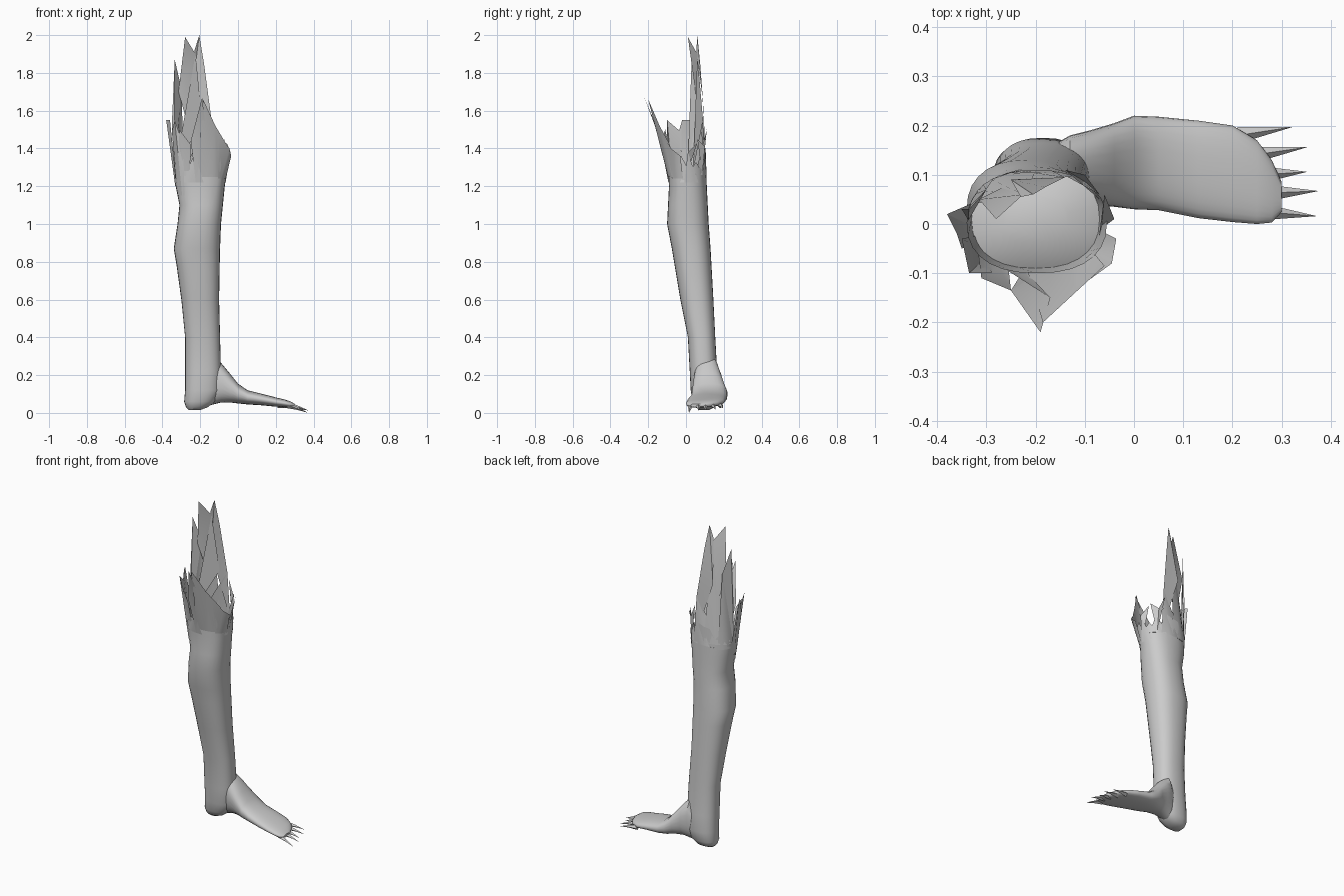
import bpy, bmesh, math, random
from mathutils import Vector

random.seed(4)
N = 28

# Leg outline: z, x min, x max, y min, y max
LEG = [(0.015, -0.26, -0.20, 0.07, 0.12), (0.03, -0.275, -0.16, 0.05, 0.15),
       (0.06, -0.285, -0.12, 0.035, 0.165), (0.12, -0.28, -0.09, 0.025, 0.175),
       (0.22, -0.28, -0.09, 0.02, 0.165), (0.40, -0.28, -0.095, 0.01, 0.155),
       (0.60, -0.30, -0.10, -0.03, 0.145), (0.78, -0.325, -0.097, -0.06, 0.135),
       (0.87, -0.34, -0.095, -0.075, 0.13), (1.0, -0.32, -0.09, -0.10, 0.12),
       (1.1, -0.31, -0.08, -0.095, 0.115), (1.2, -0.33, -0.07, -0.09, 0.11),
       (1.34, -0.34, -0.055, -0.10, 0.105)]

# Foot outline: x, y min, y max, z min, z max
FOOT = [(-0.20, 0.06, 0.14, 0.03, 0.20), (-0.13, 0.045, 0.18, 0.045, 0.30),
        (-0.09, 0.04, 0.19, 0.055, 0.265), (-0.04, 0.035, 0.205, 0.055, 0.205),
        (0.0, 0.03, 0.22, 0.05, 0.155), (0.05, 0.028, 0.218, 0.045, 0.12),
        (0.13, 0.012, 0.21, 0.04, 0.10), (0.20, 0.004, 0.20, 0.033, 0.082),
        (0.25, 0.0, 0.17, 0.03, 0.07), (0.28, 0.003, 0.13, 0.028, 0.06),
        (0.30, 0.025, 0.085, 0.03, 0.048)]


def oval(lo1, hi1, lo2, hi2, a, power=0.85):
    """Point on a slightly squared oval inside a box."""
    c, s = math.cos(a), math.sin(a)
    u = math.copysign(abs(c) ** power, c)
    v = math.copysign(abs(s) ** power, s)
    return ((lo1 + hi1) / 2 + u * (hi1 - lo1) / 2,
            (lo2 + hi2) / 2 + v * (hi2 - lo2) / 2)


def finish(name, bm, angle=40):
    bmesh.ops.recalc_face_normals(bm, faces=bm.faces)
    me = bpy.data.meshes.new(name)
    bm.to_mesh(me)
    bm.free()
    ob = bpy.data.objects.new(name, me)
    bpy.context.collection.objects.link(ob)
    bpy.ops.object.select_all(action='DESELECT')
    bpy.context.view_layer.objects.active = ob
    ob.select_set(True)
    bpy.ops.object.shade_smooth_by_angle(angle=math.radians(angle))
    return ob


def loft(name, rings, caps=(True, True)):
    bm = bmesh.new()
    vs = [[bm.verts.new(p) for p in r] for r in rings]
    for a, b in zip(vs, vs[1:]):
        for i in range(len(a)):
            j = (i + 1) % len(a)
            bm.faces.new((a[i], a[j], b[j], b[i]))
    for on, r in zip(caps, (vs[0], vs[-1])):
        if on:
            bm.faces.new(r)
    return finish(name, bm)


def leg_point(deg, z):
    lo = max((r for r in LEG if r[0] <= z), key=lambda r: r[0])
    hi = min((r for r in LEG if r[0] >= z), key=lambda r: r[0], default=lo)
    t = 0 if hi[0] == lo[0] else (z - lo[0]) / (hi[0] - lo[0])
    box = [p + (q - p) * t for p, q in zip(lo[1:], hi[1:])]
    x, y = oval(*box, math.radians(deg))
    return Vector((x, y, z))


# Leg with uneven torn rim
angles = [2 * math.pi * i / N for i in range(N)]
rings = [[(*oval(*b, a), z) for a in angles] for z, *b in LEG]
rings[-1] = [(x, y, z + random.uniform(-0.06, 0.06)) for x, y, z in rings[-1]]
loft("leg", rings, (True, False))

# Flesh surface inside the torn opening
loft("stump", [[leg_point(360 * i / N, 1.2) * 1.0 for i in range(N)],
               [Vector((-0.2, 0.01, 1.23)).lerp(leg_point(360 * i / N, 1.23), 0.5)
                for i in range(N)]], (False, True))

# Foot
loft("foot", [[(x, *oval(*b, a)) for a in angles] for x, *b in FOOT])

# Claws
for i, (bx, by, tx, ty, tz) in enumerate([
        (0.21, 0.180, 0.322, 0.197, 0.025), (0.24, 0.140, 0.352, 0.156, 0.018),
        (0.26, 0.100, 0.352, 0.106, 0.014), (0.27, 0.063, 0.375, 0.067, 0.012),
        (0.26, 0.025, 0.372, 0.016, 0.0)]):
    bm = bmesh.new()
    base = [bm.verts.new((bx, by + dy, 0.04 + dz)) for dy, dz in
            ((-0.017, 0), (0, 0.015), (0.017, 0), (0, -0.015))]
    mid = [bm.verts.new(v.co.lerp(Vector((tx, ty, tz)), 0.5) + Vector((0, 0, 0.003)))
           for v in base]
    tip = bm.verts.new((tx, ty, tz))
    for k in range(4):
        j = (k + 1) % 4
        bm.faces.new((base[k], base[j], mid[j], mid[k]))
        bm.faces.new((mid[k], mid[j], tip))
    bm.faces.new(base)
    finish("claw_%d" % (i + 1), bm, 20)

# Torn skin strips: start angle, end angle, base height, outer edge points
STRIPS = [
    (60, 140, 1.26, [(-0.25, 0.09, 1.65), (-0.23, 0.055, 1.92), (-0.205, 0.06, 2.0),
                     (-0.18, 0.075, 1.85), (-0.14, 0.095, 1.55)]),
    (90, 165, 1.28, [(-0.315, 0.05, 1.70), (-0.28, 0.01, 1.99), (-0.225, 0.06, 1.9),
                     (-0.19, 0.09, 1.55)]),
    (125, 180, 1.25, [(-0.35, 0.03, 1.53), (-0.335, 0.03, 1.87), (-0.30, 0.07, 1.72)]),
    (165, 205, 1.2, [(-0.35, -0.05, 1.45), (-0.36, -0.02, 1.55), (-0.38, 0.02, 1.55)]),
    (195, 230, 1.15, [(-0.29, -0.10, 1.42), (-0.335, -0.10, 1.55), (-0.35, -0.03, 1.49)]),
    (215, 250, 1.28, [(-0.25, -0.135, 1.42), (-0.31, -0.11, 1.50)]),
    (225, 275, 1.22, [(-0.17, -0.15, 1.5), (-0.19, -0.22, 1.67), (-0.25, -0.135, 1.44)]),
    (265, 325, 1.25, [(-0.06, -0.085, 1.42), (-0.12, -0.14, 1.52), (-0.185, -0.2, 1.66)]),
    (310, 350, 1.24, [(-0.036, -0.03, 1.36), (-0.045, -0.08, 1.40), (-0.10, -0.12, 1.47)]),
    (340, 390, 1.22, [(-0.06, 0.06, 1.43), (-0.04, 0.01, 1.38)]),
    (20, 75, 1.26, [(-0.14, 0.11, 1.50), (-0.10, 0.10, 1.41), (-0.07, 0.06, 1.45)]),
]
for i, (a0, a1, zb, edge) in enumerate(STRIPS):
    bm = bmesh.new()
    # base follows the leg; the edge list runs the opposite way round
    base = [leg_point(a0 + (a1 - a0) * k / 4, zb) for k in range(5)]
    out = [Vector(p) for p in edge]
    if (out[0] - base[-1]).length > (out[-1] - base[-1]).length:
        out.reverse()
    centre = Vector((-0.2, 0.01, zb))
    ring = [bm.verts.new(p + (p - centre) * 0.02) for p in base]
    ring += [bm.verts.new(p) for p in out]
    f = bm.faces.new(ring)
    bmesh.ops.triangulate(bm, faces=[f])
    finish("torn_strip_%d" % (i + 1), bm, 25)
